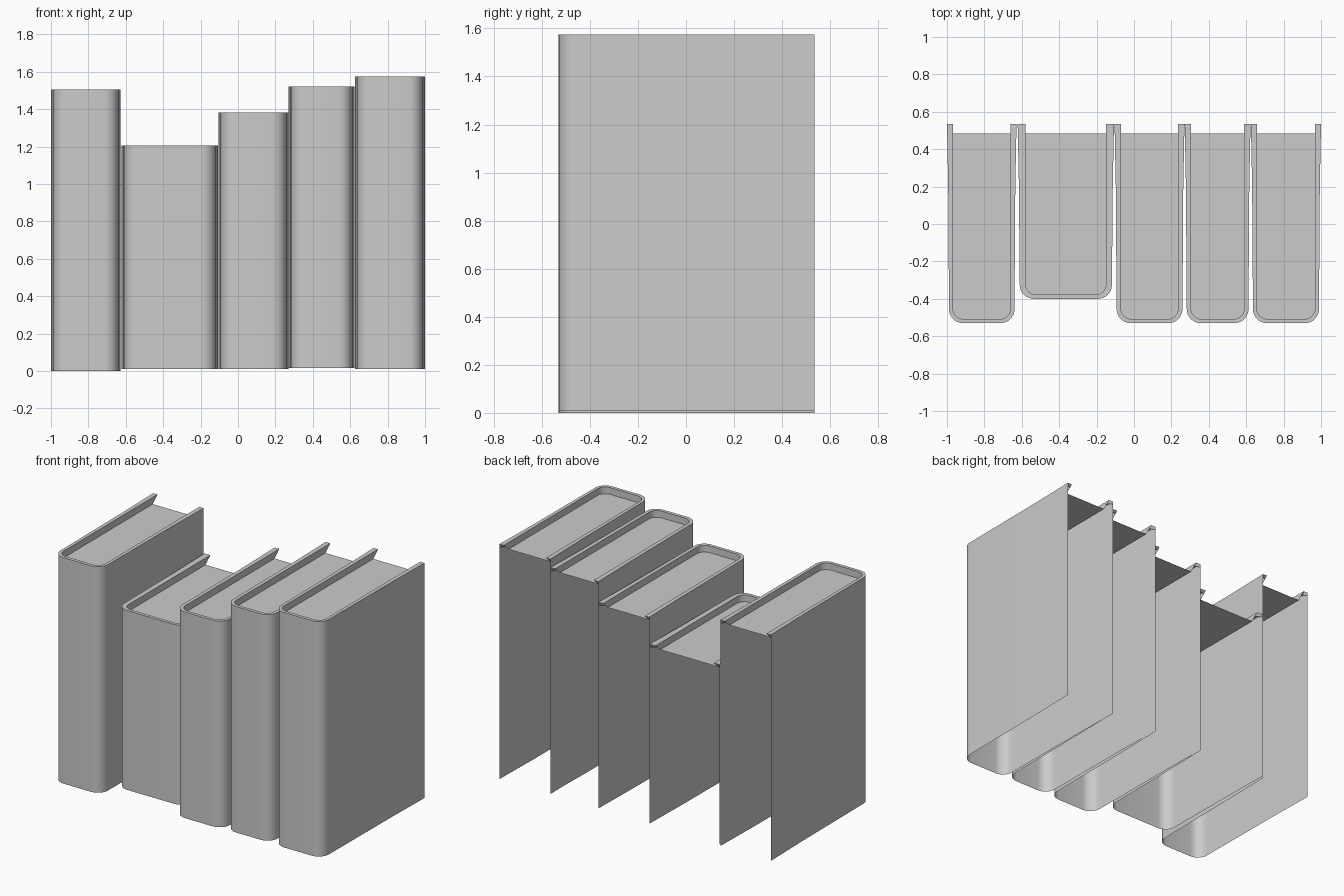
import bpy, bmesh, math

if "Cube" in bpy.data.objects:
    bpy.data.objects.remove(bpy.data.objects["Cube"])

BACK, PAGE_BACK, PAGE_DROP, TIP_DROP = 0.535, 0.485, 0.045, 0.02


def u_path(x0, x1, front, radius, flare):
    """Left tip, round the spine, to right tip; sides flare slightly to the back."""
    n = 8
    pts = [(x0 - flare, BACK), (x0 - flare * 0.4, 0.2)]
    for cx, start in ((x0 + radius, 180), (x1 - radius, 270)):
        for i in range(n + 1):
            a = math.radians(start + 90 * i / n)
            pts.append((cx + radius * math.cos(a), front + radius + radius * math.sin(a)))
    return pts + [(x1 + flare * 0.4, 0.2), (x1 + flare, BACK)]


def make_book(name, x0, x1, front, z0, z1, side):
    flare, radius = 0.011, 0.075
    outer = u_path(x0 + flare, x1 - flare, front, radius, flare)
    inner = u_path(x0 + side, x1 - side, front + 0.022, radius - 0.02, 0)
    low = [(x, min(y, PAGE_BACK)) for x, y in inner]
    bm = bmesh.new()

    def ring(path, z):
        return [bm.verts.new((x, y, z)) for x, y in path]

    # outer wall, top rim, inner lip down to the pages
    rings = [ring(outer, z0), ring(outer, z1), ring(inner, z1), ring(low, z1 - PAGE_DROP)]
    for a, b in zip(rings, rings[1:]):
        for i in range(len(a) - 1):
            bm.faces.new((a[i], a[i + 1], b[i + 1], b[i]))
    # top of the page block
    bm.faces.new(rings[3])
    # short end faces on the cover tips
    for s, e in ((-1, 0), (1, -1)):
        (xo, yo), (xi, yi) = outer[e], inner[e]
        v = [bm.verts.new(p) for p in ((xo, yo, z1), (xi, yi, z1),
                                       (xi, yi - 0.02, z1 - TIP_DROP), (xo, yo, z1 - TIP_DROP))]
        bm.faces.new(v if s < 0 else v[::-1])
    me = bpy.data.meshes.new(name)
    bm.to_mesh(me)
    bm.free()
    ob = bpy.data.objects.new(name, me)
    bpy.context.collection.objects.link(ob)
    bpy.ops.object.select_all(action='DESELECT')
    ob.select_set(True)
    bpy.context.view_layer.objects.active = ob
    bpy.ops.object.shade_smooth_by_angle(angle=math.radians(35))


# row of books: left, right, spine y, bottom, top, cover thickness
books = [
    (-1.00, -0.628, -0.53, 0.0, 1.505, 0.032),
    (-0.622, -0.107, -0.40, 0.01, 1.205, 0.043),
    (-0.104, 0.270, -0.53, 0.01, 1.383, 0.034),
    (0.271, 0.623, -0.53, 0.015, 1.52, 0.034),
    (0.625, 1.00, -0.53, 0.01, 1.575, 0.032),
]
for i, b in enumerate(books):
    make_book(f"book_{i + 1}", *b)
